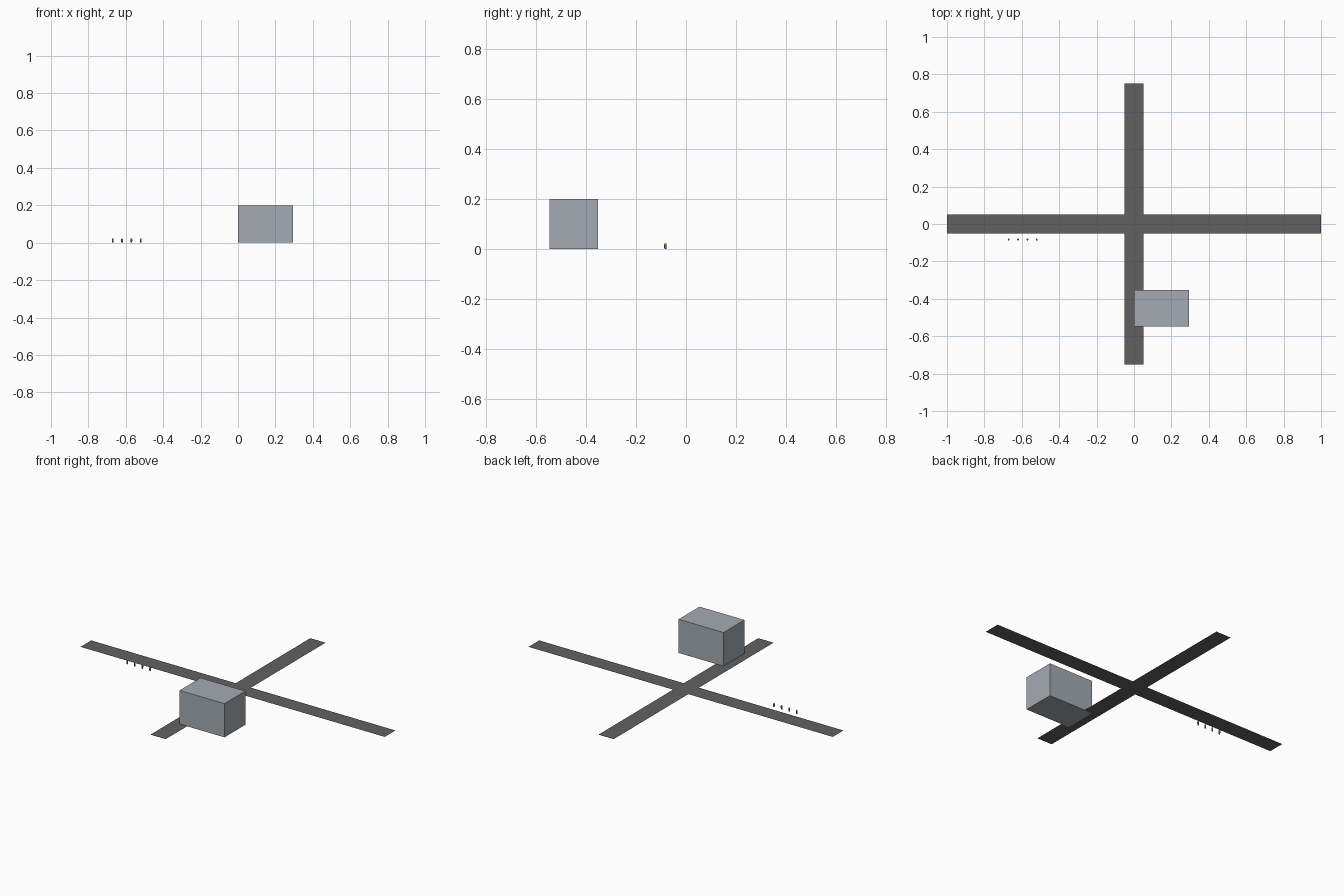
import bpy, bmesh
from mathutils import Matrix, Vector

cube = bpy.data.objects.get("Cube")
if cube:
    bpy.data.objects.remove(cube, do_unlink=True)


def material(name, rgb):
    m = bpy.data.materials.new(name)
    m.use_nodes = True
    m.diffuse_color = (*rgb, 1)
    m.node_tree.nodes["Principled BSDF"].inputs["Base Color"].default_value = (*rgb, 1)
    return m


ASPHALT = material("asphalt grey", (0.12, 0.12, 0.122))
CONCRETE = material("blue grey wall", (0.37, 0.41, 0.45))
SKIN = material("tan skin", (0.60, 0.36, 0.20))
CLOTHES = material("brown clothes", (0.25, 0.16, 0.10))


def add_object(name, bm, *mats):
    mesh = bpy.data.meshes.new(name)
    bm.to_mesh(mesh)
    bm.free()
    for m in mats:
        mesh.materials.append(m)
    obj = bpy.data.objects.new(name, mesh)
    bpy.context.collection.objects.link(obj)
    return obj


# Crossing roads: one flat cross, four arms around a central square
HALF, LONG, SHORT, ROAD_Z = 0.05, 1.0, 0.75, 0.001
bm = bmesh.new()
outline = []
for sx, sy in ((1, 1), (-1, 1), (-1, -1), (1, -1)):
    corner = [(sx * LONG, sy * HALF), (sx * HALF, sy * HALF), (sx * HALF, sy * SHORT)]
    outline += corner if sx * sy > 0 else corner[::-1]
bm.faces.new([bm.verts.new((x, y, ROAD_Z)) for x, y in outline])
add_object("crossroads", bm, ASPHALT)

# Plain block building beside the crossing
size = Vector((0.295, 0.196, 0.2))
bm = bmesh.new()
bmesh.ops.create_cube(bm, size=1, matrix=Matrix.Translation((0.1475, -0.45, 0.1)) @ Matrix.Diagonal((*size, 1)))
add_object("building", bm, CONCRETE)

# Row of tiny pedestrians: tapered body with a round head
for i in range(4):
    place = Matrix.Translation((-0.67 + 0.05 * i, -0.083, 0))
    bm = bmesh.new()
    bmesh.ops.create_cone(bm, cap_ends=True, segments=12, radius1=0.004, radius2=0.005,
                          depth=0.015, matrix=place @ Matrix.Translation((0, 0, 0.0075)))
    body_faces = set(bm.faces)
    bmesh.ops.create_uvsphere(bm, u_segments=12, v_segments=8, radius=0.005,
                              matrix=place @ Matrix.Translation((0, 0, 0.018)))
    for f in bm.faces:
        f.material_index = 0 if f in body_faces else 1
        f.smooth = f not in body_faces
    add_object(f"pedestrian_{i + 1}", bm, CLOTHES, SKIN)
